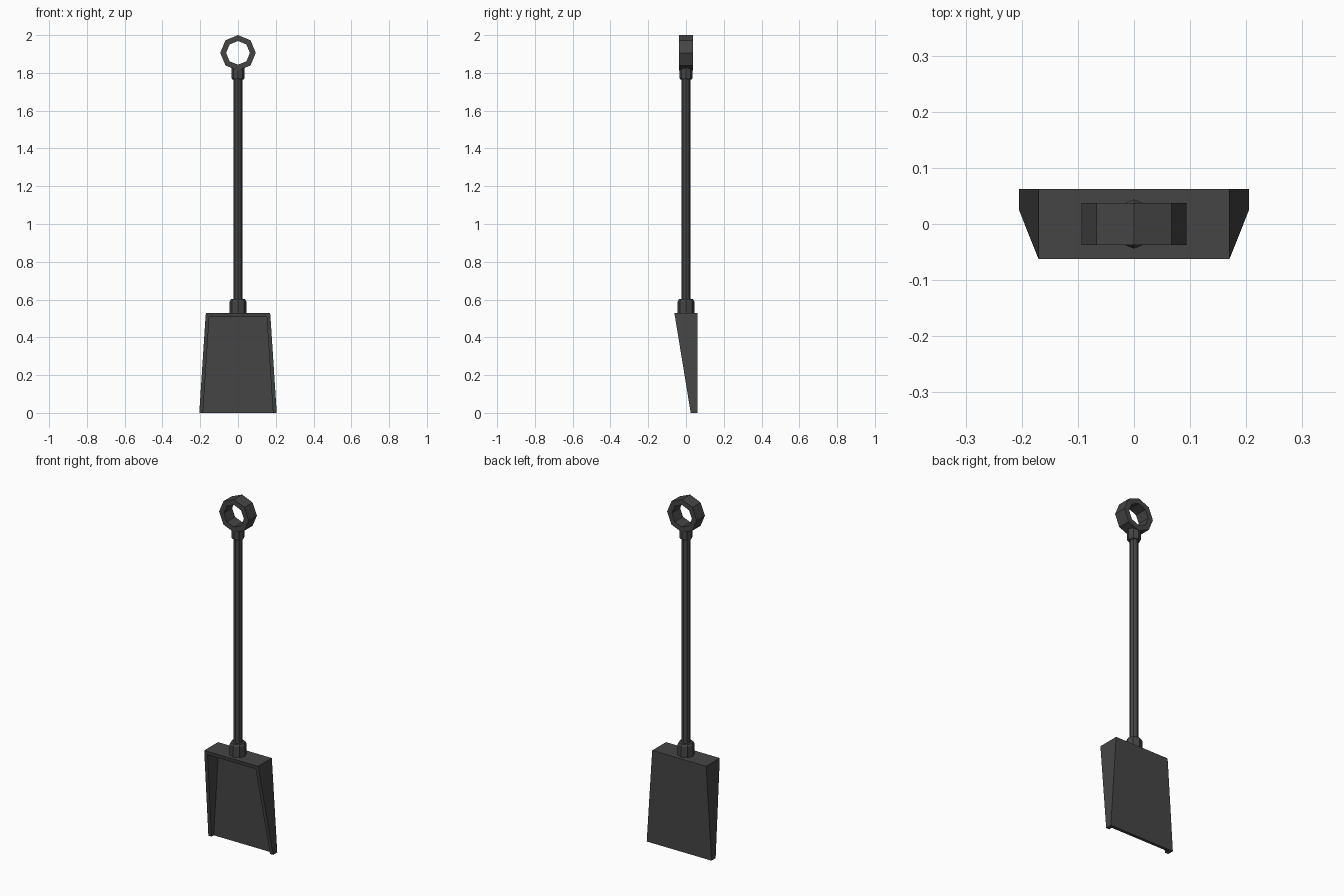
import bpy, bmesh, math

if "Cube" in bpy.data.objects:
    bpy.data.objects.remove(bpy.data.objects["Cube"])

iron = bpy.data.materials.new("dark iron")
iron.diffuse_color = (0.06, 0.06, 0.06, 1)
iron.use_nodes = True
iron.node_tree.nodes["Principled BSDF"].inputs["Base Color"].default_value = iron.diffuse_color


def make(name, bm):
    bmesh.ops.recalc_face_normals(bm, faces=bm.faces)
    me = bpy.data.meshes.new(name)
    bm.to_mesh(me)
    bm.free()
    me.materials.append(iron)
    ob = bpy.data.objects.new(name, me)
    bpy.context.collection.objects.link(ob)
    return ob


def loft(name, rings):
    """Skin a stack of equal-length point rings and cap both ends."""
    bm = bmesh.new()
    vs = [[bm.verts.new(p) for p in r] for r in rings]
    n = len(vs[0])
    for a, b in zip(vs, vs[1:]):
        for i in range(n):
            j = (i + 1) % n
            bm.faces.new((a[i], a[j], b[j], b[i]))
    bm.faces.new(vs[0])
    bm.faces.new(vs[-1])
    return make(name, bm)


def octagon(r, z):
    return [(r * math.cos(k * math.pi / 4), r * math.sin(k * math.pi / 4), z) for k in range(8)]


# Scoop: U-shaped tray section (walls and back plate), deep at the top, shallow at the tip
def tray(w, front, floor, z, back=0.062, t=0.02):
    return [(-w, front, z), (-w, back, z), (w, back, z), (w, front, z),
            (w - t, front, z), (w - t, floor, z), (-w + t, floor, z), (-w + t, front, z)]


loft("scoop_tray", [tray(0.205, 0.025, 0.045, 0), tray(0.172, -0.058, 0.042, 0.508)])

# Closed upper end of the scoop
loft("scoop_top_wall", [[(-w, f, z), (w, f, z), (w, 0.062, z), (-w, 0.062, z)]
                        for w, f, z in ((0.172, -0.058, 0.508), (0.17, -0.062, 0.53))])

# Handle rod with a collar at each end
loft("handle_rod", [octagon(0.024, 0.52), octagon(0.024, 1.8)])
loft("lower_collar", [octagon(0.044, 0.525), octagon(0.044, 0.59), octagon(0.038, 0.602)])
loft("upper_collar", [octagon(0.030, 1.765), octagon(0.035, 1.772), octagon(0.035, 1.838)])

# Octagonal hanging ring
bm = bmesh.new()
section = [(0.094, -0.037), (0.094, 0.037), (0.063, 0.037), (0.063, -0.037)]
loops = []
for k in range(8):
    a = k * math.pi / 4
    loops.append([bm.verts.new((r * math.cos(a), y, 1.906 + r * math.sin(a))) for r, y in section])
for k in range(8):
    p, q = loops[k], loops[(k + 1) % 8]
    for i in range(4):
        j = (i + 1) % 4
        bm.faces.new((p[i], p[j], q[j], q[i]))
make("hanging_ring", bm)
